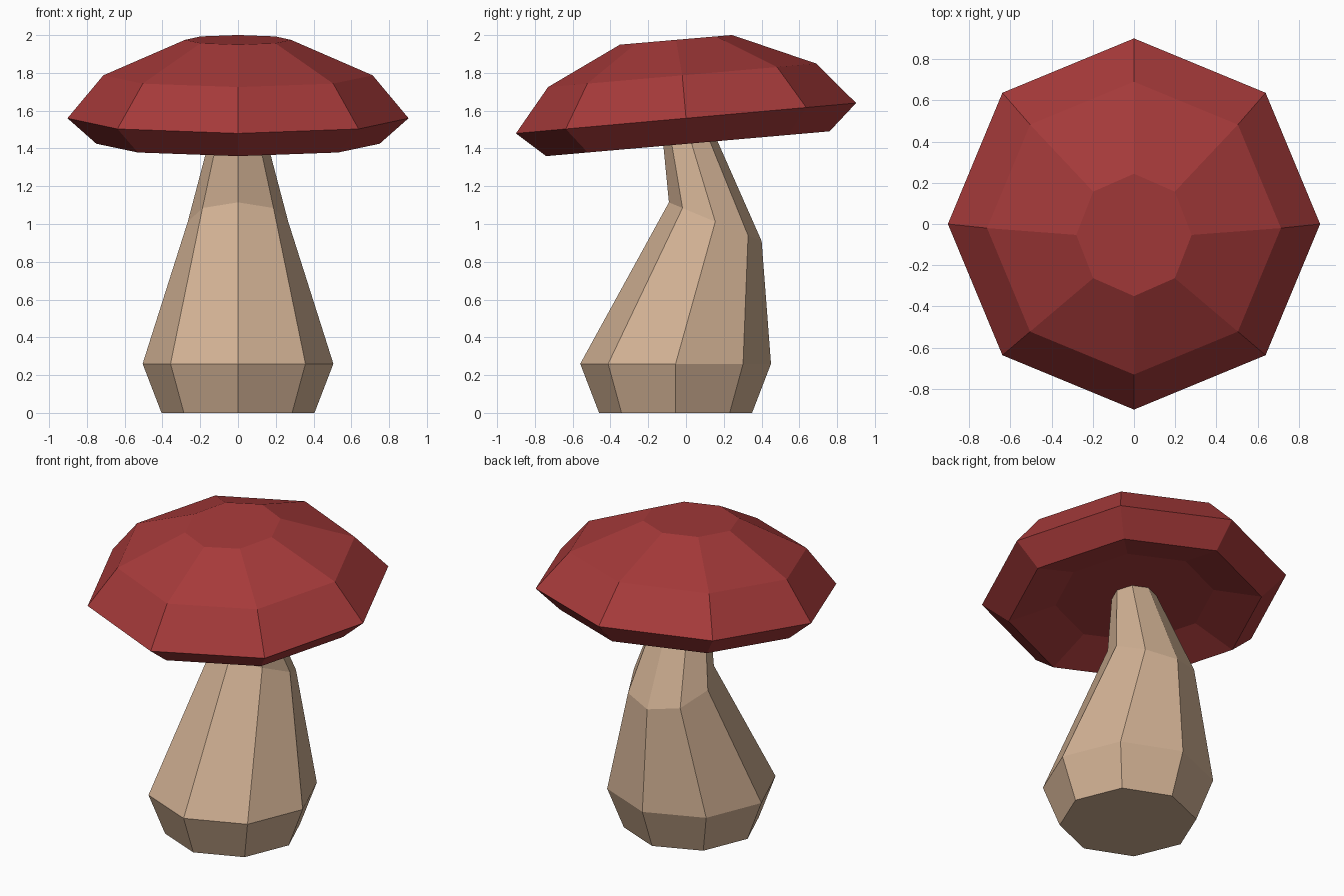
import bpy, bmesh, math

if "Cube" in bpy.data.objects:
    bpy.data.objects.remove(bpy.data.objects["Cube"])

SIDES = 8


def material(name, rgb):
    m = bpy.data.materials.new(name)
    m.diffuse_color = (*rgb, 1)
    m.use_nodes = True
    m.node_tree.nodes["Principled BSDF"].inputs["Base Color"].default_value = m.diffuse_color
    return m


def loft(name, rings, mat):
    """Closed flat-shaded solid through octagon rings (y, z, rx, ry, tilt about x in degrees)."""
    bm = bmesh.new()
    loops = []
    for y, z, rx, ry, tilt in rings:
        t = math.radians(tilt)
        loop = []
        for i in range(SIDES):
            a = math.tau * i / SIDES
            d = ry * math.sin(a)
            loop.append(bm.verts.new((rx * math.cos(a), y + d * math.cos(t), z + d * math.sin(t))))
        loops.append(loop)
    for lo, hi in zip(loops, loops[1:]):
        for i in range(SIDES):
            j = (i + 1) % SIDES
            bm.faces.new((lo[i], lo[j], hi[j], hi[i]))
    bm.faces.new(loops[0][::-1])
    bm.faces.new(loops[-1])
    bmesh.ops.recalc_face_normals(bm, faces=bm.faces[:])
    me = bpy.data.meshes.new(name)
    bm.to_mesh(me)
    bm.free()
    me.materials.append(mat)
    ob = bpy.data.objects.new(name, me)
    bpy.context.collection.objects.link(ob)
    return ob


cream = material("stem_tan", (0.64, 0.44, 0.295))
red = material("cap_red", (0.38, 0.042, 0.042))

# Bent stem, its tip hidden inside the cap
loft("stem", [
    (-0.055, 0.0, 0.405, 0.405, 0),
    (-0.055, 0.26, 0.505, 0.505, 0),
    (0.155, 1.012, 0.266, 0.266, -22.7),
    (-0.005, 1.54, 0.127, 0.127, 0),
], cream)

# Tilted cap with a hollowed underside: ceiling, lower lip, rim, shoulder, crown
loft("cap", [
    (0.005, 1.505, 0.47, 0.47, 5.1),
    (0.01, 1.425, 0.75, 0.753, 5.0),
    (0.0, 1.56, 0.903, 0.904, 5.1),
    (-0.02, 1.787, 0.713, 0.713, 5.0),
    (-0.053, 1.975, 0.28, 0.298, 4.9),
], red)
